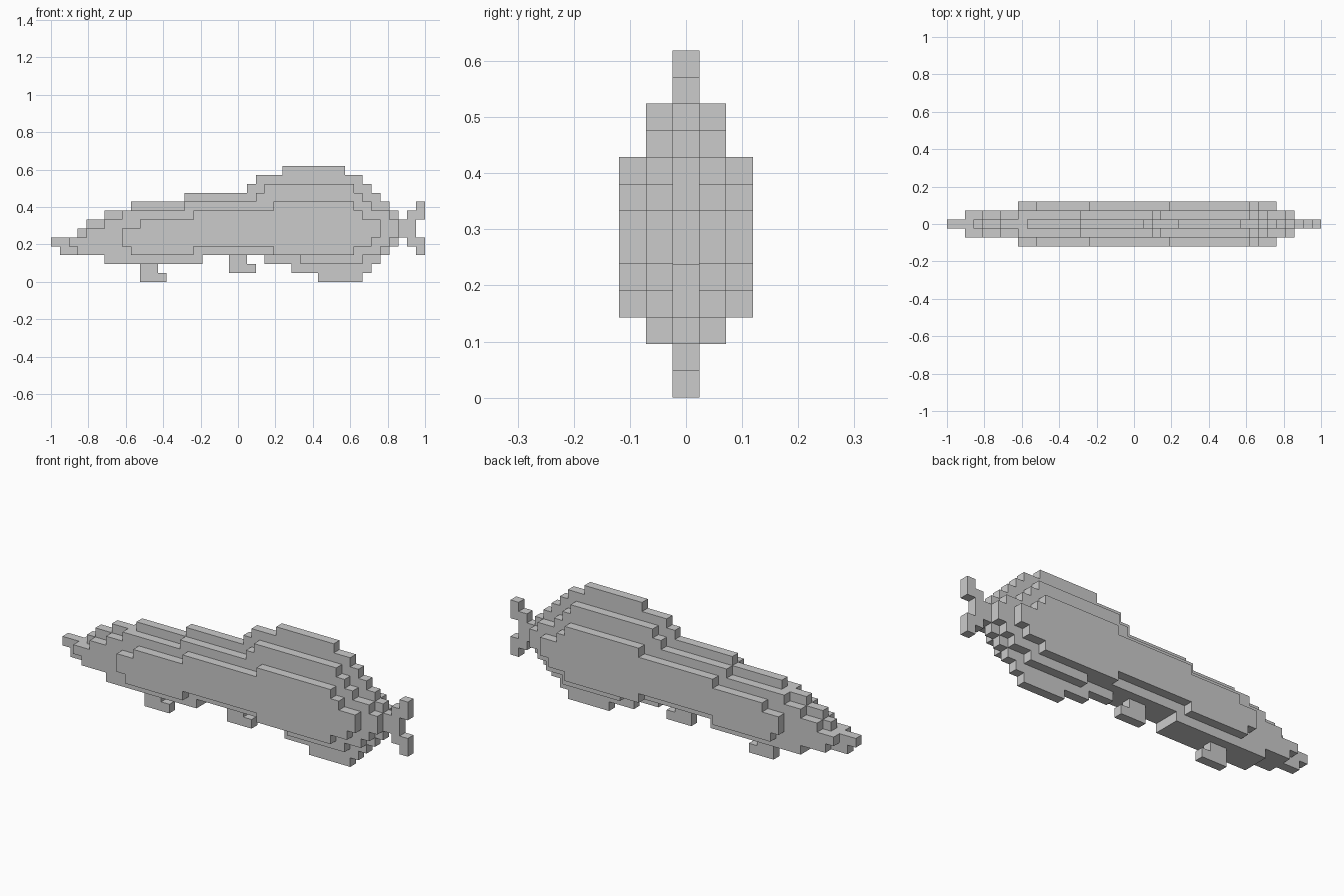
import bpy, bmesh, math
from mathutils import Vector

if "Cube" in bpy.data.objects:
    bpy.data.objects.remove(bpy.data.objects["Cube"])

U = 2 / 42  # size of one block


def cells(first_row, runs, layers):
    """Each run is (start, end) along x; rows stack upwards from first_row."""
    return {(i, j, first_row + k) for k, (a, b) in enumerate(runs)
            for i in range(a, b) for j in layers}


parts = {
    # central slab of the body, including the snout and the crest
    "body_core": cells(0, [(30, 35), (27, 36), (24, 37), (1, 38), (0, 39), (3, 39), (4, 39),
                           (6, 39), (9, 38), (15, 37), (22, 36), (23, 35), (26, 33)], [0])
    | cells(2, [(6, 17)], [0]),
    # slabs on either side of the core
    "body_inner_sides": cells(2, [(28, 35), (3, 37), (2, 38), (4, 39), (6, 39), (8, 38),
                                  (15, 36), (23, 35), (24, 34)], [-1, 1])
    | cells(2, [(6, 17)], [-1, 1]),
    # outermost flanks
    "body_flanks": cells(3, [(25, 34), (8, 36), (8, 37), (10, 37), (16, 35), (25, 34)], [-2, 2])
    | cells(3, [(9, 16)], [-2, 2]),
    # legs with forward-pointing feet
    "front_leg": cells(0, [(10, 13), (10, 12)], [0]),
    "middle_leg": cells(1, [(20, 23), (20, 22)], [0]),
    # forked tail
    "tail": cells(3, [(41, 42), (40, 42), (39, 41), (39, 41), (40, 42), (41, 42)], [0]),
}
# the flank row above the belly notch stays continuous
solid = set().union(*parts.values())

DIRS = [Vector(d) for d in ((1, 0, 0), (-1, 0, 0), (0, 1, 0), (0, -1, 0), (0, 0, 1), (0, 0, -1))]


def build(name, blocks):
    """Skin the exposed sides of a set of blocks."""
    bm = bmesh.new()
    for c in sorted(blocks):
        for d in DIRS:
            if tuple(int(v) for v in Vector(c) + d) in solid:
                continue
            s = Vector((d.y, d.z, d.x))
            t = d.cross(s)
            mid = Vector((c[0] - 20.5, c[1], c[2] + 0.5)) + d / 2
            bm.faces.new([bm.verts.new((mid + (s * p + t * q) / 2) * U)
                          for p, q in ((-1, -1), (1, -1), (1, 1), (-1, 1))])
    bmesh.ops.remove_doubles(bm, verts=bm.verts, dist=1e-4)
    bmesh.ops.dissolve_limit(bm, angle_limit=math.radians(1), verts=bm.verts, edges=bm.edges)
    mesh = bpy.data.meshes.new(name)
    bm.to_mesh(mesh)
    bm.free()
    bpy.context.collection.objects.link(bpy.data.objects.new(name, mesh))


for part_name, blocks in parts.items():
    build(part_name, blocks)
